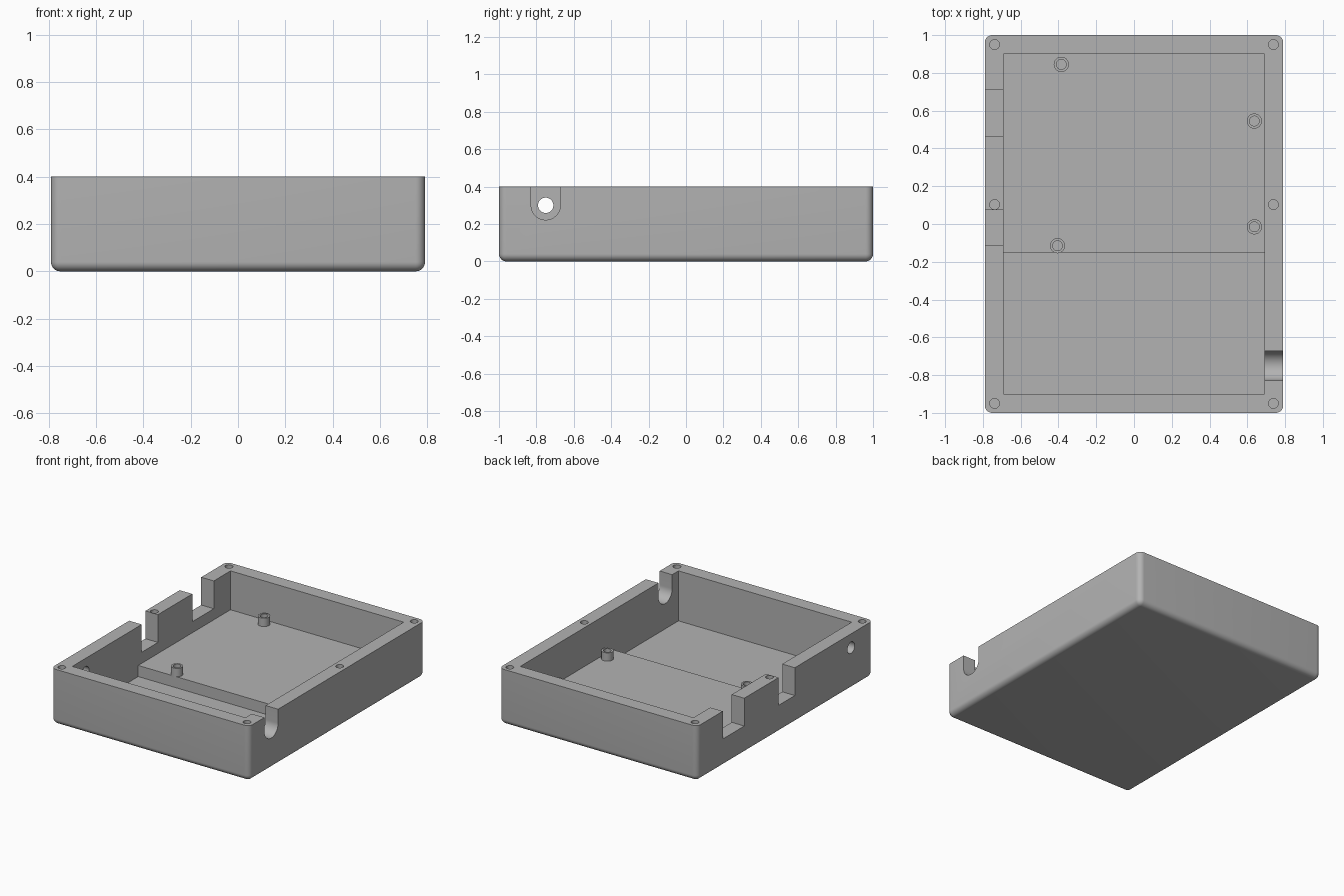
import bpy, bmesh, math
from mathutils import Matrix, Vector

cube = bpy.data.objects.get("Cube")
if cube:
    bpy.data.objects.remove(cube, do_unlink=True)

HX, HY, H = 0.79, 1.0, 0.40      # outer half sizes and height
IX, IY = 0.69, 0.90              # inner half sizes
FLOOR, DECK, STEP_Y = 0.04, 0.12, -0.15
TOP = H + 0.1                    # cutters end above the rim

grey = bpy.data.materials.new("grey plastic")
grey.use_nodes = True
COLOUR = (0.45, 0.45, 0.45, 1)
grey.diffuse_color = COLOUR
grey.node_tree.nodes["Principled BSDF"].inputs["Base Color"].default_value = COLOUR


def finish(name, bm):
    bmesh.ops.recalc_face_normals(bm, faces=bm.faces[:])
    mesh = bpy.data.meshes.new(name)
    bm.to_mesh(mesh)
    bm.free()
    mesh.materials.append(grey)
    obj = bpy.data.objects.new(name, mesh)
    bpy.context.collection.objects.link(obj)
    return obj


def box_mesh(lo, hi):
    lo, hi = Vector(lo), Vector(hi)
    bm = bmesh.new()
    bmesh.ops.create_cube(bm, size=1, matrix=Matrix.Translation((lo + hi) / 2)
                          @ Matrix.Diagonal((hi - lo).to_4d()))
    return bm


def cylinder_mesh(centre, radius, length, axis="Z", sides=32):
    turn = Matrix.Rotation(math.pi / 2, 4, "Y") if axis == "X" else Matrix()
    bm = bmesh.new()
    bmesh.ops.create_cone(bm, cap_ends=True, segments=sides, radius1=radius, radius2=radius,
                          depth=length, matrix=Matrix.Translation(centre) @ turn)
    return bm


def cut(target, bm):
    """Subtract a temporary solid from the target."""
    tool = finish("cutter", bm)
    tool.hide_render = True
    mod = target.modifiers.new("cut", "BOOLEAN")
    mod.operation, mod.solver, mod.object = "DIFFERENCE", "EXACT", tool
    bpy.context.view_layer.update()
    graph = bpy.context.evaluated_depsgraph_get()
    mesh = bpy.data.meshes.new_from_object(target.evaluated_get(graph))
    target.modifiers.clear()
    target.data = mesh
    bpy.data.objects.remove(tool, do_unlink=True)


def smooth(obj):
    bpy.ops.object.select_all(action="DESELECT")
    obj.select_set(True)
    bpy.context.view_layer.objects.active = obj
    bpy.ops.object.shade_smooth_by_angle(angle=math.radians(30))


# Outer block, rounded everywhere except at the rim
bm = box_mesh((-HX, -HY, 0), (HX, HY, H))
edges = [e for e in bm.edges if any(v.co.z < H / 2 for v in e.verts)]
bmesh.ops.bevel(bm, geom=edges, offset=0.04, segments=8, profile=0.5, affect="EDGES")
case = finish("open_case", bm)

# Inside: deep front bay and raised rear deck
cut(case, box_mesh((-IX, -IY, DECK), (IX, IY, TOP)))
cut(case, box_mesh((-IX, -IY, FLOOR), (IX, STEP_Y, TOP - 0.2)))

# Connector notches in the right-hand wall
for y0, y1 in ((0.465, 0.71), (-0.11, 0.075)):
    cut(case, box_mesh((-HX - 0.1, y0, 0.2), (-IX + 0.05, y1, TOP)))

# Cable slot with a round bottom in the left-hand wall, round hole opposite
PORT_Y, PORT_Z, SLOT_R = -0.75, 0.30, 0.078
slot = cylinder_mesh((0.76, PORT_Y, PORT_Z), SLOT_R, 0.24, "X", 48)
bottom = [v for v in slot.verts if v.co.z > PORT_Z + 0.001]
for v in bottom:                 # stretch the upper half into a straight-sided slot
    v.co.z = TOP
    v.co.y = PORT_Y + math.copysign(SLOT_R, v.co.y - PORT_Y)
bmesh.ops.remove_doubles(slot, verts=slot.verts[:], dist=0.0001)
bmesh.ops.dissolve_degenerate(slot, edges=slot.edges[:], dist=0.0001)
cut(case, slot)
cut(case, cylinder_mesh((-0.76, PORT_Y, PORT_Z), 0.041, 0.24, "X"))

# Lid screw holes in the rim
for side in (-1, 1):
    for y in (-0.95, 0.103, 0.95):
        cut(case, cylinder_mesh((side * 0.738, y, H), 0.026, 0.4))
smooth(case)

# Hollow standoffs on the deck
for i, (x, y) in enumerate(((-0.385, 0.845), (0.637, 0.545), (0.637, -0.015), (-0.405, -0.115))):
    post = finish(f"standoff_{i + 1}", cylinder_mesh((x, y, DECK + 0.025), 0.04, 0.07))
    cut(post, cylinder_mesh((x, y, DECK + 0.05), 0.026, 0.1))
    smooth(post)
